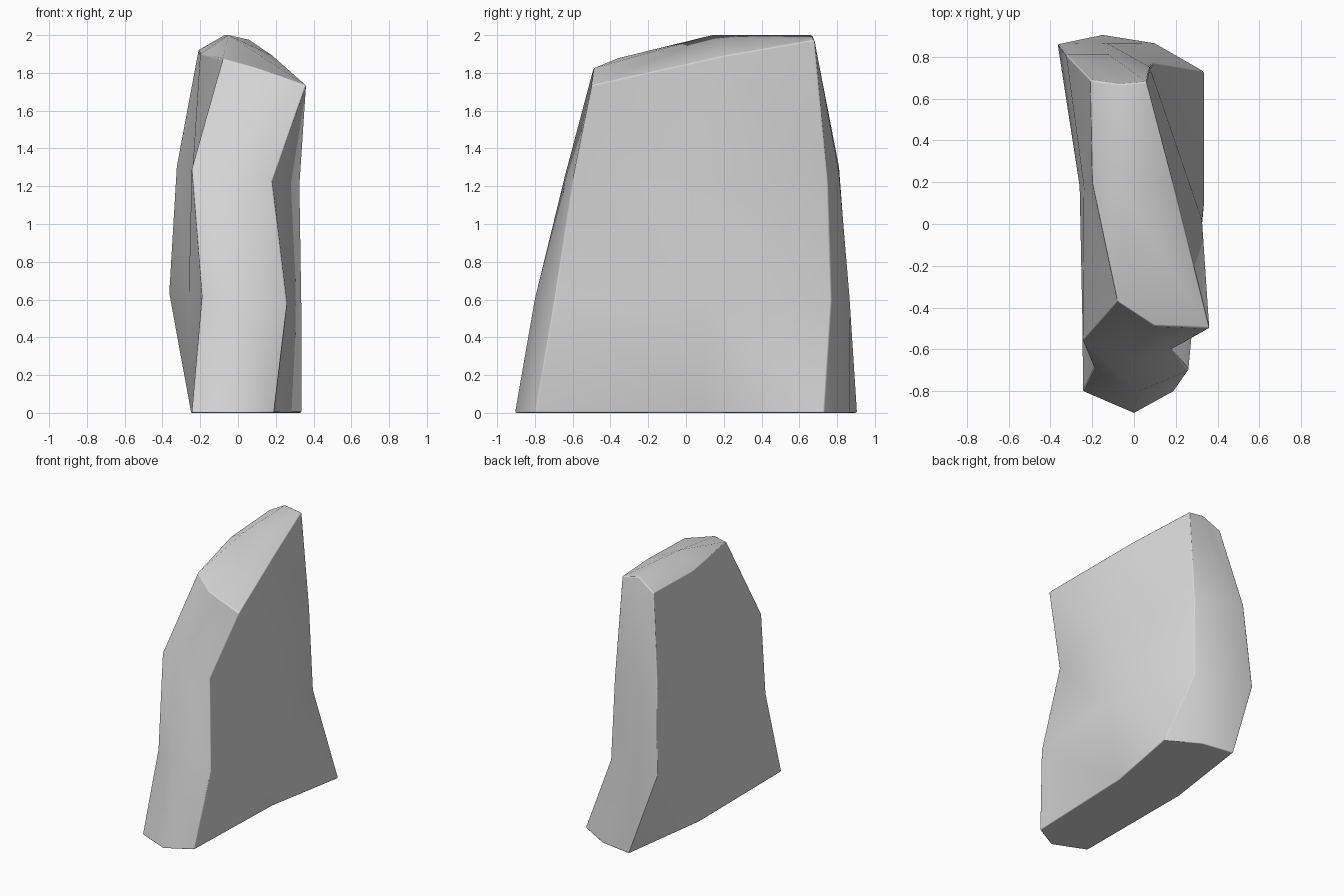
import bpy, bmesh

cube = bpy.data.objects.get("Cube")
if cube:
    bpy.data.objects.remove(cube, do_unlink=True)

# Stone colour
stone = bpy.data.materials.new("grey_stone")
stone.use_nodes = True
grey = (0.68, 0.68, 0.68, 1)
stone.diffuse_color = grey
shader = stone.node_tree.nodes["Principled BSDF"]
shader.inputs["Base Color"].default_value = grey
shader.inputs["Roughness"].default_value = 0.9

# Outline at each height and its sideways tilt, from the front -x corner anticlockwise:
# corner, front middle, corner, +x middle, corner, back middle, corner, -x middle
outlines = [
    (0, 0, [(-.245, -.8), (0, -.905), (.19, -.8), (.22, .1),
            (.335, .73), (.1, .865), (-.15, .905), (-.25, .19)]),
    (.605, .1, [(-.19, -.69), (.02, -.8), (.26, -.7), (.335, .1),
                (.095, .77), (-.13, .865), (-.365, .86), (-.26, .18)]),
    (1.255, .15, [(-.245, -.56), (-.02, -.64), (.18, -.6), (.325, .02),
                  (.075, .75), (-.12, .81), (-.325, .81), (-.24, .18)]),
]
top_outline = [(-.08, -.37, 1.875), (.1, -.49, 1.825), (.36, -.5, 1.735), (.185, .2, 1.89),
               (.06, .68, 1.975), (-.07, .67, 2), (-.21, .69, 1.92), (-.2, .2, 1.9)]

bm = bmesh.new()
rings = [[bm.verts.new((x, y, z - tilt * x)) for x, y in pts] for z, tilt, pts in outlines]
rings.append([bm.verts.new(p) for p in top_outline])

# Faceted sides; the last facet of each ring is split the other way
for low, high in zip(rings, rings[1:]):
    for i in range(8):
        j = (i + 1) % 8
        quad = [low[i], low[j], high[j], high[i]]
        if i == 7:
            quad = quad[1:] + quad[:1]
        a, b, c, d = quad
        bm.faces.new((a, b, d))
        bm.faces.new((b, c, d))

# Flat base and ridged top
bm.faces.new(rings[0][::-1])
peak = bm.verts.new((-.05, .14, 2))
crown = rings[-1]
for i in range(8):
    bm.faces.new((crown[i - 1], crown[i], peak))

# Sharp corner columns and rims
weight = bm.edges.layers.float.new("bevel_weight_edge")
sharp = []
for i in (0, 2, 4, 6):
    sharp += [(a[i], b[i]) for a, b in zip(rings, rings[1:])]
for ring in (rings[0], crown):
    sharp += [(ring[i - 1], ring[i]) for i in range(8)]
for a, b in sharp:
    bm.edges.get((a, b))[weight] = 1
for face in bm.faces:
    face.smooth = True

mesh = bpy.data.meshes.new("rock")
bm.to_mesh(mesh)
bm.free()
mesh.materials.append(stone)
rock = bpy.data.objects.new("rock", mesh)
bpy.context.collection.objects.link(rock)

# Slightly worn edges
worn = rock.modifiers.new("worn_edges", "BEVEL")
worn.limit_method = "WEIGHT"
worn.width = 0.008
worn.segments = 2
worn.harden_normals = True
